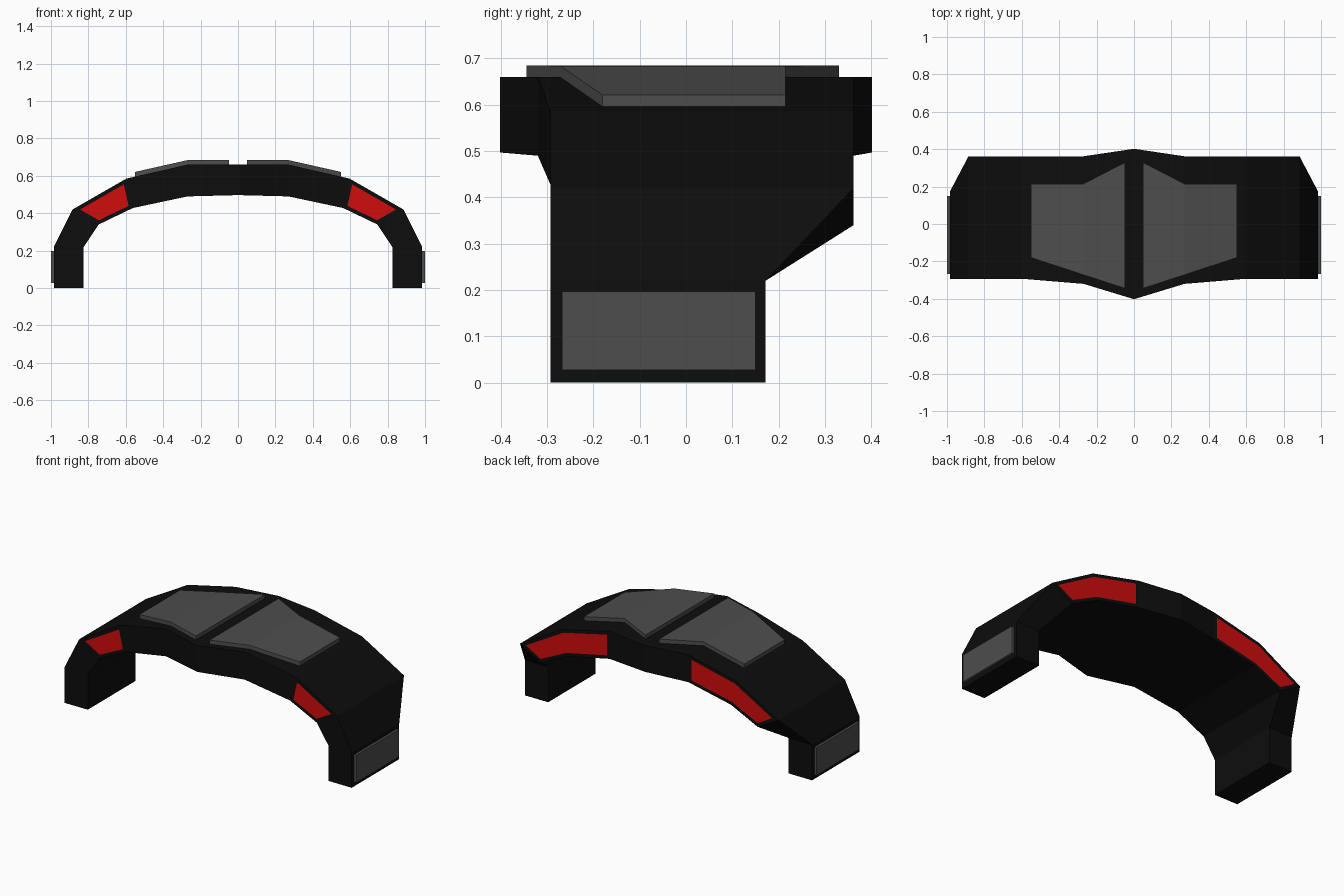
import bpy
import bmesh

cube = bpy.data.objects.get("Cube")
if cube:
    bpy.data.objects.remove(cube, do_unlink=True)


def material(name, rgb):
    m = bpy.data.materials.new(name)
    m.use_nodes = True
    m.diffuse_color = (*rgb, 1)
    bsdf = next(n for n in m.node_tree.nodes if n.type == "BSDF_PRINCIPLED")
    bsdf.inputs["Base Color"].default_value = (*rgb, 1)
    return m


black = material("black", (0.004, 0.004, 0.004))
grey = material("grey", (0.075, 0.075, 0.075))
red = material("red", (0.63, 0.004, 0.004))


def finish(name, bm, mats, merge=False):
    """Turn a half model into an object mirrored across x."""
    bmesh.ops.recalc_face_normals(bm, faces=bm.faces)
    mesh = bpy.data.meshes.new(name)
    bm.to_mesh(mesh)
    bm.free()
    for m in mats:
        mesh.materials.append(m)
    ob = bpy.data.objects.new(name, mesh)
    bpy.context.collection.objects.link(ob)
    mirror = ob.modifiers.new("mirror", "MIRROR")
    mirror.use_mirror_merge = merge
    return ob


def loft(bm, rings):
    """Bridge four-sided rings; returns side faces as [segment][side]."""
    rows = [[bm.verts.new(p) for p in ring] for ring in rings]
    return [[bm.faces.new((a[i], a[(i + 1) % 4], b[(i + 1) % 4], b[i]))
             for i in range(4)] for a, b in zip(rows, rows[1:])], rows


# Arch body: outer x, outer z, inner x, inner z, front y, back y
stations = [
    (0, 0.66, 0, 0.497, -0.402, 0.402),
    (0.27, 0.66, 0.27, 0.49, -0.32, 0.362),
    (0.597, 0.585, 0.562, 0.428, -0.293, 0.362),
    (0.885, 0.42, 0.745, 0.34, -0.293, 0.362),
    (0.985, 0.22, 0.825, 0.22, -0.293, 0.172),
    (0.985, 0, 0.825, 0, -0.293, 0.172),
]
bm = bmesh.new()
sides, rows = loft(bm, [
    [(ox, f, oz), (ox, b, oz), (ix, b, iz), (ix, f, iz)]
    for ox, oz, ix, iz, f, b in stations])
bm.faces.new(rows[-1])
bmesh.ops.recalc_face_normals(bm, faces=bm.faces)

# Red lamps inset in the front and back edges of the arch
BACK, FRONT = 1, 3
for lamp in ([sides[2][FRONT]], [sides[1][BACK], sides[2][BACK]]):
    bmesh.ops.inset_region(bm, faces=lamp, thickness=0.02,
                           use_boundary=True, use_even_offset=True)
    for face in lamp:
        face.material_index = 1
finish("arch_body", bm, [black, red], merge=True)

# Raised top plates: x, top z, front y, back y
bm = bmesh.new()
sides, rows = loft(bm, [
    [(x, f, z), (x, b, z), (x, b, z - 0.027), (x, f, z - 0.027)]
    for x, z, f, b in [(0.047, 0.685, -0.345, 0.33),
                       (0.27, 0.684, -0.272, 0.215),
                       (0.55, 0.621, -0.18, 0.215)]])
bm.faces.new(rows[0])
bm.faces.new(rows[-1])
finish("top_plates", bm, [grey])

# Flat pads on the outer sides of the legs
bm = bmesh.new()
bmesh.ops.create_cube(bm, size=1)
bmesh.ops.scale(bm, vec=(0.02, 0.418, 0.17), verts=bm.verts)
bmesh.ops.translate(bm, vec=(0.99, -0.059, 0.112), verts=bm.verts)
finish("side_pads", bm, [grey])
